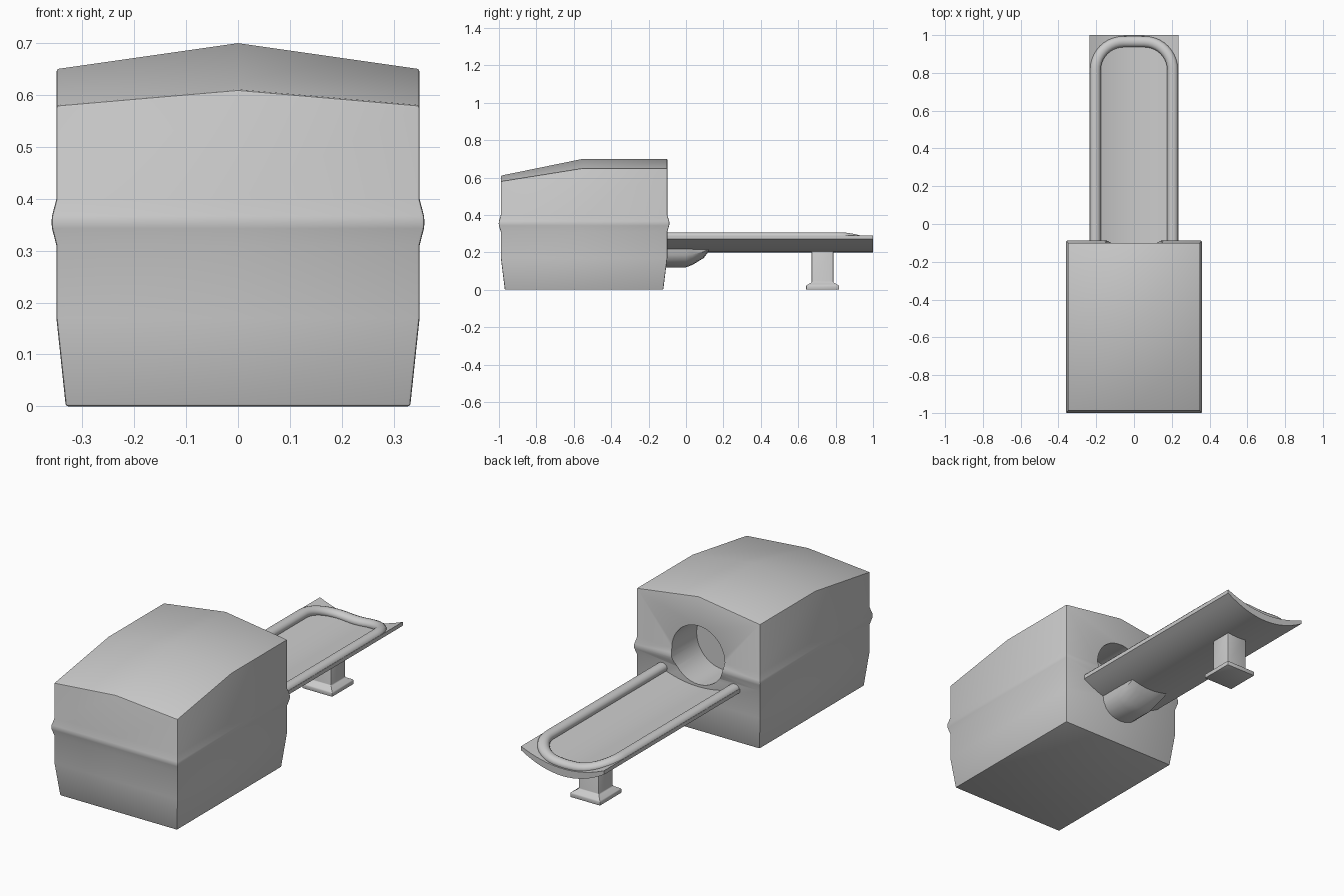
import bpy, bmesh, math

if "Cube" in bpy.data.objects:
    bpy.data.objects.remove(bpy.data.objects["Cube"])


def make(name, verts, faces):
    me = bpy.data.meshes.new(name)
    me.from_pydata(verts, [], faces)
    bm = bmesh.new()
    bm.from_mesh(me)
    bmesh.ops.recalc_face_normals(bm, faces=bm.faces)
    bm.to_mesh(me)
    bm.free()
    ob = bpy.data.objects.new(name, me)
    bpy.context.collection.objects.link(ob)
    return ob


def activate(ob):
    bpy.ops.object.select_all(action='DESELECT')
    ob.select_set(True)
    bpy.context.view_layer.objects.active = ob


def apply_all(ob):
    activate(ob)
    for m in list(ob.modifiers):
        bpy.ops.object.modifier_apply(modifier=m.name)


def smooth(ob, deg=30):
    activate(ob)
    bpy.ops.object.shade_smooth_by_angle(angle=math.radians(deg))


def bevel(ob, w, seg=2):
    m = ob.modifiers.new("bevel", 'BEVEL')
    m.width, m.segments = w, seg
    m.limit_method, m.angle_limit = 'ANGLE', math.radians(45)


def loft(name, rings):
    """Skin equal-length closed rings and cap both ends."""
    n = len(rings[0])
    verts = [p for r in rings for p in r]
    faces = [(k * n + i, k * n + (i + 1) % n, (k + 1) * n + (i + 1) % n, (k + 1) * n + i)
             for k in range(len(rings) - 1) for i in range(n)]
    faces += [tuple(range(n)), tuple(range((len(rings) - 1) * n, len(rings) * n))]
    return make(name, verts, faces)


# Scanner housing: stacked outlines with a belt line and a ridged roof
def outline(inset, z=None):
    hw, y0, y1 = 0.35 - inset, -0.99 + inset * 1.2, -0.10 - inset * 1.2
    pts = [(-hw, y0), (0, y0), (hw, y0), (hw, -0.55), (hw, y1), (0, y1), (-hw, y1), (-hw, -0.55)]
    roof = [0.58, 0.61, 0.58, 0.65, 0.65, 0.70, 0.65, 0.65]
    return [(x, y, roof[i] if z is None else z) for i, (x, y) in enumerate(pts)]


levels = [(0, .018), (.17, 0), (.31, 0), (.343, -.0085), (.355, -.0095), (.367, -.0085), (.40, 0)]
rings = [outline(i, z) for z, i in levels] + [outline(0)]
n = 8
verts = [p for r in rings for p in r] + [(0, -0.55, 0.70)]
faces = [(k * n + i, k * n + (i + 1) % n, (k + 1) * n + (i + 1) % n, (k + 1) * n + i)
         for k in range(len(rings) - 1) for i in range(n)]
t, c = (len(rings) - 1) * n, len(verts) - 1
faces += [tuple(range(n)), (t, t + 1, c, t + 7), (t + 1, t + 2, t + 3, c),
          (c, t + 3, t + 4, t + 5), (t + 7, c, t + 5, t + 6)]
housing = make("scanner_housing", verts, faces)
bevel(housing, 0.005)

# Round bore in the rear face
bpy.ops.mesh.primitive_cylinder_add(vertices=40, radius=0.15, depth=0.4,
                                    location=(0, -0.10, 0.40), rotation=(math.pi / 2, 0, 0))
cutter = bpy.context.object
cutter.name = "bore_cutter"
cutter.hide_render = True
m = housing.modifiers.new("bore", 'BOOLEAN')
m.operation, m.object, m.solver = 'DIFFERENCE', cutter, 'EXACT'
apply_all(housing)
bpy.data.objects.remove(cutter)
smooth(housing)

# Table: curved trough slab
HW = 0.235


def top_z(x):
    return 0.238 + 0.052 * (x / HW) ** 2


xs = [-HW + 2 * HW * i / 16 for i in range(17)]
section = [(x, 0.20 + 0.07 * (x / HW) ** 2) for x in xs] + [(x, top_z(x)) for x in reversed(xs)]
table = loft("patient_table", [[(x, y, z) for x, z in section] for y in (-0.115, 1.0)])
smooth(table)

# Padded rail running in a U around the table, resting on the trough
R, RX, RY = 0.15, 0.205, 0.965
half = [(RX, -0.115), (RX, 0.35)]
half += [(RX - R + R * math.cos(a), RY - R + R * math.sin(a))
         for a in [math.pi / 2 * i / 10 for i in range(11)]]
half += [(0.028, RY)]
path = half + [(0, RY)] + [(-x, y) for x, y in reversed(half)]
rings = []
for i, (x, y) in enumerate(path):
    a, b = path[max(i - 1, 0)], path[min(i + 1, len(path) - 1)]
    dx, dy = b[0] - a[0], b[1] - a[1]
    d = math.hypot(dx, dy)
    ring = []
    for k in range(14):
        u = 2 * math.pi * k / 14
        px, py = x + dy / d * 0.029 * math.cos(u), y - dx / d * 0.029 * math.cos(u)
        ring.append((px, py, top_z(x) + 0.006 + 0.024 * math.sin(u)))
    rings.append(ring)
rail = loft("table_rail", rings)
smooth(rail, 50)

# Bracket joining table and housing, tapering up towards its free end
rings = []
for y, zb in ((-0.13, .12), (0.0, .12), (0.035, .133), (0.095, .17), (0.12, .203)):
    h = 0.225 - zb
    rings.append([(0.115 * math.cos(math.pi * k / 10), y,
                   0.225 - h * math.sin(math.pi * k / 10) ** 0.8) for k in range(11)])
bracket = loft("table_bracket", rings)
smooth(bracket)

# Leg: square post flaring into a foot
rings = []
for z, hx, hy in ((0, .085, .088), (.022, .085, .088), (.04, .057, .058), (.225, .057, .058)):
    rings.append([(sx * hx, 0.73 + sy * hy, z) for sx, sy in ((-1, -1), (1, -1), (1, 1), (-1, 1))])
leg = loft("table_leg", rings)
bevel(leg, 0.004)
apply_all(leg)
smooth(leg)
